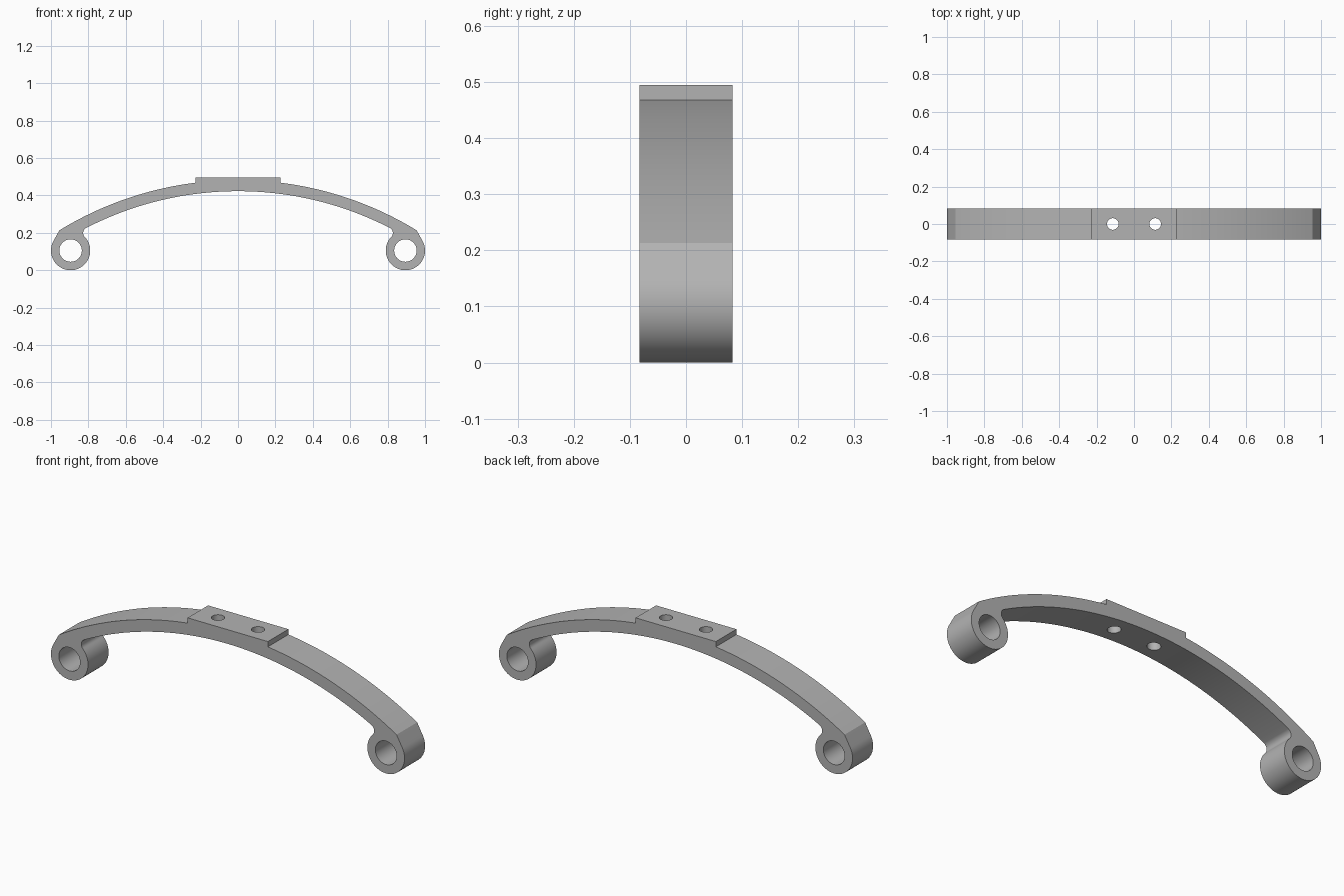
import bpy, bmesh, math
from mathutils import Vector

cube = bpy.data.objects.get("Cube")
if cube:
    bpy.data.objects.remove(cube, do_unlink=True)

HALF_WIDTH = 0.083
ARC = Vector((0, -1.35))            # common centre of both leaf arcs
R_IN, R_OUT = 1.7725, 1.832
EYE, EYE_R, BORE_R = Vector((0.895, 0.105)), 0.105, 0.06
FILLET_R = 0.03
PAD_X, PAD_TOP = 0.227, 0.495
BOLT_X, BOLT_R = 0.1135, 0.031

steel = bpy.data.materials.new("steel_grey")
steel.use_nodes = True
steel.diffuse_color = (0.45, 0.45, 0.45, 1)
steel.node_tree.nodes["Principled BSDF"].inputs["Base Color"].default_value = (0.45, 0.45, 0.45, 1)


def arc(centre, radius, start, end, steps):
    """Points on a circle between two angles."""
    angles = [start + (end - start) * i / steps for i in range(steps + 1)]
    return [centre + radius * Vector((math.cos(a), math.sin(a))) for a in angles]


def angle(v):
    return math.atan2(v.y, v.x)


# Fillet centre: tangent to the inner arc and the outside of the eye
gap = EYE - ARC
d, a, b = gap.length, R_IN - FILLET_R, EYE_R + FILLET_R
along = (d * d + a * a - b * b) / (2 * d)
u = gap.normalized()
fillet = ARC + along * u + math.sqrt(a * a - along * along) * Vector((-u.y, u.x))

# Outline of the +x half, from the pad centre round the eye to the inner arc
start = math.acos(PAD_X / R_OUT)
end = math.acos(0.955 / R_OUT)
half = [Vector((PAD_X, PAD_TOP))] + arc(ARC, R_OUT, start, end, 24)
corner = half[-1] - EYE
tangent = angle(corner) - math.acos(EYE_R / corner.length)
half += arc(EYE, EYE_R, tangent, angle(fillet - EYE) - 2 * math.pi, 56)
half += arc(fillet, FILLET_R, angle(EYE - fillet), angle(fillet - ARC), 12)[1:]
half += arc(ARC, R_IN, angle(fillet - ARC), math.pi / 2, 30)[1:]
outline = half + [Vector((-p.x, p.y)) for p in reversed(half[:-1])]

# Spring leaf with pad and eyes, extruded across its width
bm = bmesh.new()
face = bm.faces.new([bm.verts.new((p.x, -HALF_WIDTH, p.y)) for p in outline])
side = bmesh.ops.extrude_face_region(bm, geom=[face])["geom"]
bmesh.ops.translate(bm, vec=(0, 2 * HALF_WIDTH, 0),
                    verts=[v for v in side if isinstance(v, bmesh.types.BMVert)])
bmesh.ops.recalc_face_normals(bm, faces=bm.faces)
mesh = bpy.data.meshes.new("leaf_spring")
bm.to_mesh(mesh)
bm.free()
mesh.materials.append(steel)
leaf = bpy.data.objects.new("leaf_spring", mesh)
bpy.context.collection.objects.link(leaf)
bpy.context.view_layer.objects.active = leaf


def drill(name, radius, location, rotation):
    """Cut a round hole through the leaf."""
    bpy.ops.mesh.primitive_cylinder_add(vertices=48, radius=radius, depth=0.5,
                                        location=location, rotation=rotation)
    cutter = bpy.context.object
    cutter.name = name
    cutter.hide_render = True
    cutter.data.materials.append(steel)
    bpy.context.view_layer.objects.active = leaf
    mod = leaf.modifiers.new(name, 'BOOLEAN')
    mod.operation, mod.solver, mod.object = 'DIFFERENCE', 'EXACT', cutter
    bpy.ops.object.modifier_apply(modifier=mod.name)
    bpy.data.objects.remove(cutter, do_unlink=True)


# Eye bores and bolt holes on both sides
for s in (-1, 1):
    drill("eye_bore", BORE_R, (s * EYE.x, 0, EYE.y), (math.pi / 2, 0, 0))
    drill("bolt_hole", BOLT_R, (s * BOLT_X, 0, 0.45), (0, 0, 0))

bpy.ops.object.select_all(action='DESELECT')
leaf.select_set(True)
bpy.context.view_layer.objects.active = leaf
bpy.ops.object.shade_smooth_by_angle(angle=math.radians(20))
